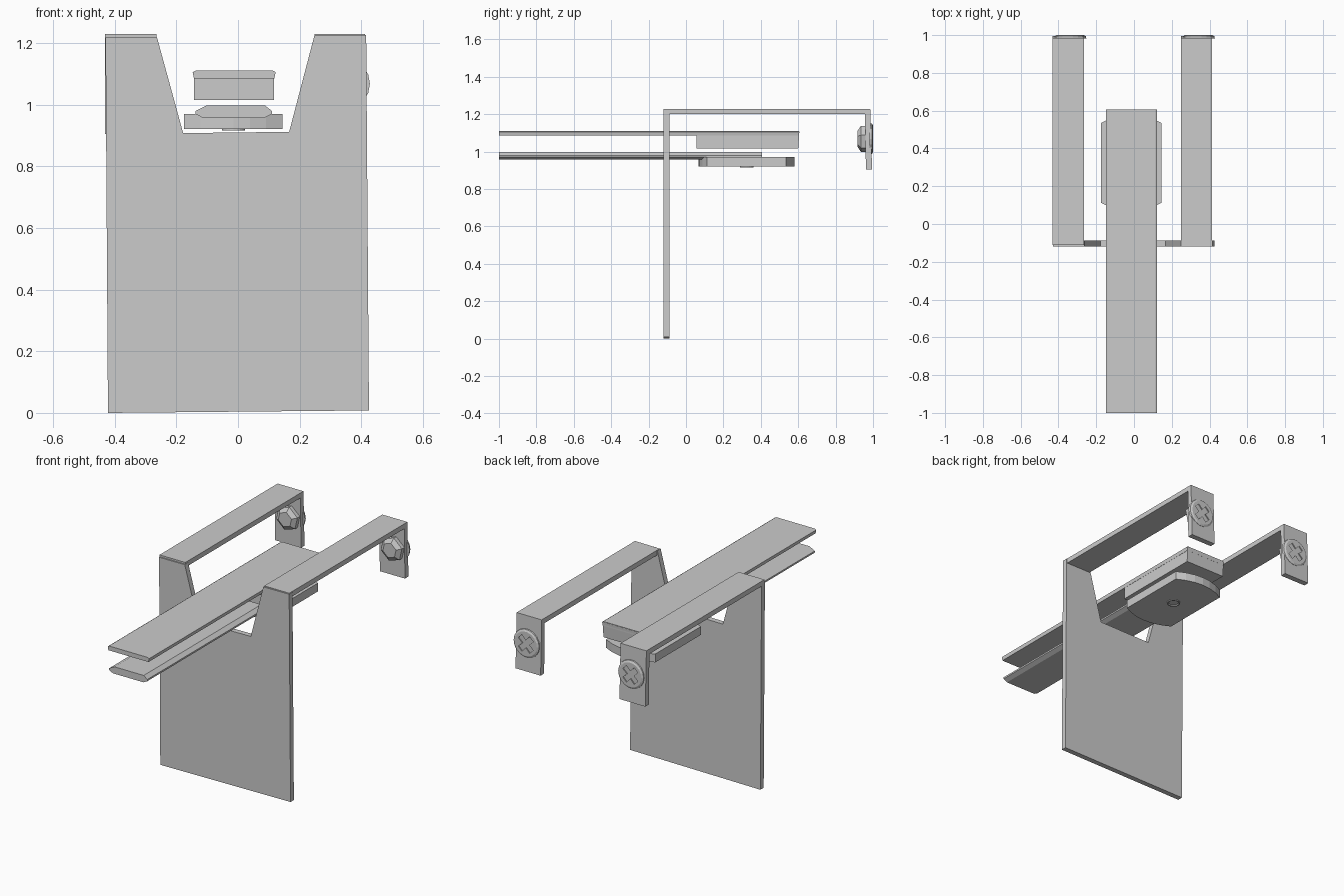
import bpy, bmesh
from math import sin, cos, pi, radians
from mathutils import Vector

if "Cube" in bpy.data.objects:
    bpy.data.objects.remove(bpy.data.objects["Cube"])

# axis -> maps a 2D profile point plus depth to 3D
MAP = {'x': lambda a, b, d: (d, a, b),
       'y': lambda a, b, d: (a, d, b),
       'z': lambda a, b, d: (a, b, d)}


def loft(name, sections, axis):
    """Skin a list of (profile, depth) sections and cap both ends."""
    bm = bmesh.new()
    rings = [[bm.verts.new(MAP[axis](a, b, d)) for a, b in pts] for pts, d in sections]
    n = len(rings[0])
    for r, s in zip(rings, rings[1:]):
        for i in range(n):
            j = (i + 1) % n
            bm.faces.new((r[i], r[j], s[j], s[i]))
    bm.faces.new(rings[0])
    bm.faces.new(rings[-1])
    bmesh.ops.recalc_face_normals(bm, faces=bm.faces)
    me = bpy.data.meshes.new(name)
    bm.to_mesh(me)
    bm.free()
    ob = bpy.data.objects.new(name, me)
    bpy.context.collection.objects.link(ob)
    return ob


def prism(name, pts, lo, hi, axis):
    return loft(name, [(pts, lo), (pts, hi)], axis)


def circle(cx, cy, r, n, turn=0.0):
    return [(cx + r * cos(2 * pi * i / n + turn), cy + r * sin(2 * pi * i / n + turn)) for i in range(n)]


def carve(ob, cutter):
    m = ob.modifiers.new("cut", 'BOOLEAN')
    m.operation, m.solver, m.object = 'DIFFERENCE', 'EXACT', cutter
    bpy.context.view_layer.objects.active = ob
    bpy.ops.object.modifier_apply(modifier=m.name)
    bpy.data.objects.remove(cutter)


# Notched front plate
prism("front_plate", [(-0.422, 0.0), (0.425, 0.008), (0.416, 1.227), (0.248, 1.225),
                      (0.166, 0.912), (-0.178, 0.908), (-0.263, 1.219), (-0.430, 1.218)],
      -0.119, -0.088, 'y')

for side, x0, x1, sx in (("left", -0.432, -0.264, -0.338), ("right", 0.249, 0.412, 0.342)):
    # Bent arm with a downward tab
    prism(side + "_arm", [(-0.112, 1.20), (-0.112, 1.229), (0.985, 1.229), (0.995, 0.905),
                          (0.962, 0.905), (0.957, 1.20)], x0, x1, 'x')
    # Cross-head screw
    sz = 1.068
    head = loft(side + "_screw_head", [(circle(sx, sz, 0.086, 18), 0.982),
                                       (circle(sx, sz, 0.083, 18), 0.994),
                                       (circle(sx, sz, 0.072, 18), 1.0)], 'y')
    cross = []
    for k in range(4):
        t = pi / 4 + k * pi / 2
        for r, da in ((0.022, -45), (0.055, -18), (0.055, 18)):
            a = t + radians(da)
            cross.append((sx + r * cos(a), sz + r * sin(a)))
    carve(head, prism("cross_cutter", cross, 0.994, 1.02, 'y'))
    # Hexagonal nut with tapered face
    loft(side + "_nut", [(circle(sx, sz, 0.045, 6, 0.3), 0.918),
                         (circle(sx, sz, 0.072, 6, 0.3), 0.936),
                         (circle(sx, sz, 0.072, 6, 0.3), 0.965)], 'y')

# Upper strap with bevelled edges and its block
prism("upper_strap", [(-0.137, 1.111), (0.113, 1.111), (0.122, 1.106), (0.118, 1.085),
                      (-0.143, 1.085), (-0.147, 1.106)], -1.0, 0.605, 'y')
prism("upper_block", [(0.055, 1.016), (0.600, 1.016), (0.606, 1.108), (0.055, 1.100)],
      -0.143, 0.117, 'x')

# Lower strap with bevelled top
prism("lower_strap", [(-0.102, 0.998), (0.087, 0.998), (0.110, 0.980), (0.110, 0.970),
                      (0.085, 0.957), (-0.113, 0.957), (-0.138, 0.970), (-0.138, 0.980)],
      -1.0, 0.405, 'y')

# Lower pad with bowed ends
cx, hw, steps = -0.015, 0.160, 6
bow = [(-hw + 2 * hw * i / steps, 0.045 * (1 - (2 * i / steps - 1) ** 2)) for i in range(steps + 1)]
pad_pts = [(cx + u, 0.112 - v) for u, v in bow] + [(cx - u, 0.535 + v) for u, v in bow]
prism("lower_pad", pad_pts, 0.921, 0.970, 'z')

# Recessed rivet under the pad
loft("pad_rivet", [(circle(cx, 0.325, 0.027, 20), 0.921), (circle(cx, 0.325, 0.030, 20), 0.916),
                   (circle(cx, 0.325, 0.037, 20), 0.916), (circle(cx, 0.325, 0.037, 20), 0.930)], 'z')
